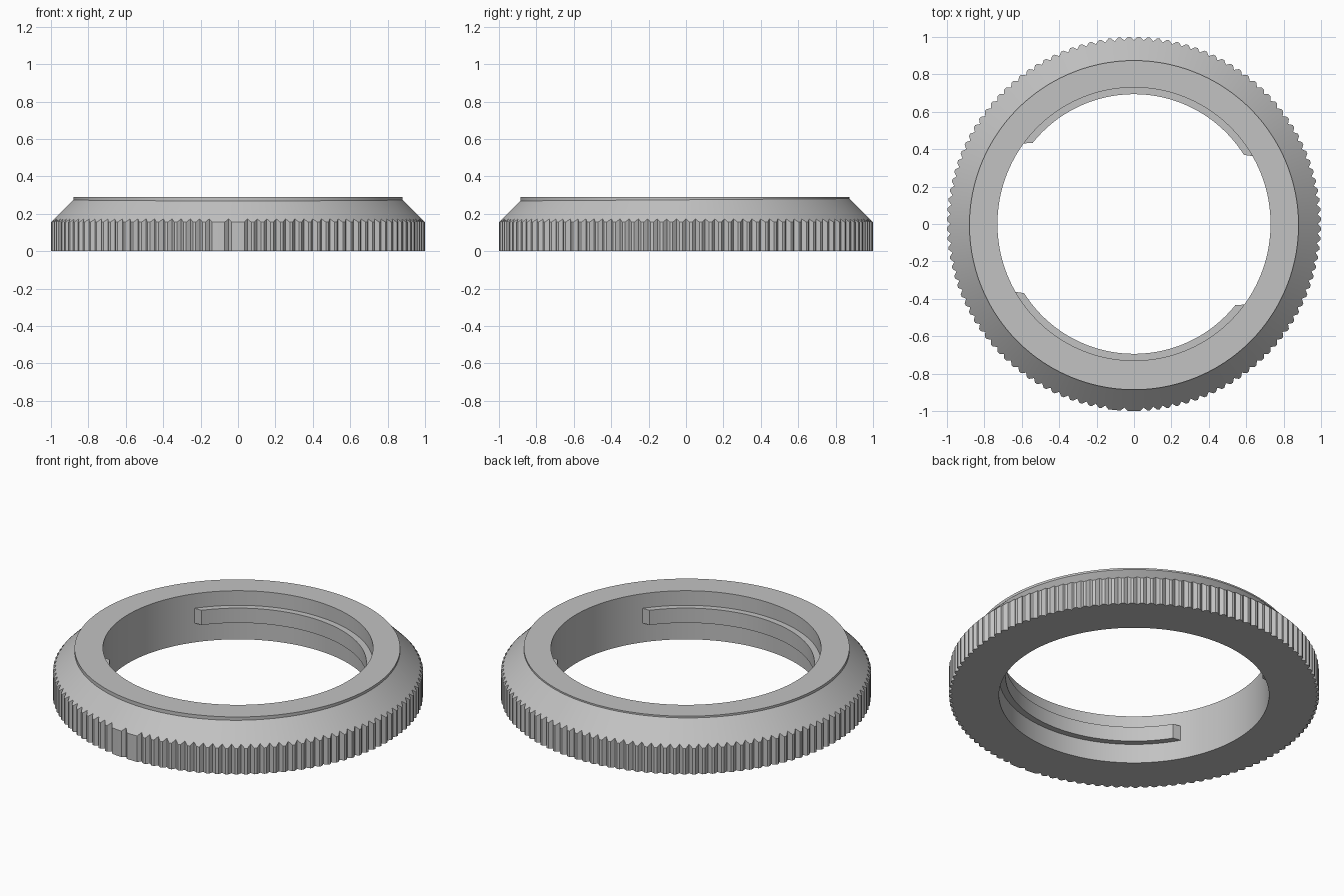
import bpy, bmesh
from math import sin, cos, radians, sqrt

if "Cube" in bpy.data.objects:
    bpy.data.objects.remove(bpy.data.objects["Cube"], do_unlink=True)

grey = bpy.data.materials.new("plain grey")
grey.use_nodes = True
COLOUR = (0.54, 0.54, 0.54, 1)
grey.diffuse_color = COLOUR
grey.node_tree.nodes["Principled BSDF"].inputs["Base Color"].default_value = COLOUR


def polar(r, deg, z):
    a = radians(deg)
    return (r * cos(a), r * sin(a), z)


def sweep(name, sections, closed):
    """Join matching cross-sections into a solid."""
    bm = bmesh.new()
    rings = [[bm.verts.new(p) for p in s] for s in sections]
    pairs = list(zip(rings, rings[1:]))
    if closed:
        pairs.append((rings[-1], rings[0]))
    else:
        bm.faces.new(rings[0])
        bm.faces.new(rings[-1])
    n = len(rings[0])
    for a, b in pairs:
        for i in range(n):
            j = (i + 1) % n
            bm.faces.new((a[i], a[j], b[j], b[i]))
    bmesh.ops.recalc_face_normals(bm, faces=bm.faces)
    mesh = bpy.data.meshes.new(name)
    bm.to_mesh(mesh)
    bm.free()
    mesh.materials.append(grey)
    ob = bpy.data.objects.new(name, mesh)
    bpy.context.collection.objects.link(ob)
    bpy.ops.object.select_all(action='DESELECT')
    ob.select_set(True)
    bpy.context.view_layer.objects.active = ob
    bpy.ops.object.shade_smooth_by_angle(angle=radians(25))
    return ob


# Knurled ring: V grooves around the rim, 45 degree cone, slightly offset top lip
HOLE, LIP, OFFSET, TOP = 0.73, 0.88, -0.006, 0.29
TEETH, DEPTH, CONE = 120, 0.018, 1.155
PITCH = 360 / TEETH
plain = (264, 270)          # two places without a groove

sections = []
for k in range(TEETH):
    centre = k * PITCH
    for shift, depth in ((-0.36, 0), (0, DEPTH), (0.36, 0)):
        deg = centre + shift * PITCH
        r = 1 if centre in plain else 1 - depth
        s, c = sin(radians(deg)), cos(radians(deg))
        lip = OFFSET * s + sqrt(LIP ** 2 - (OFFSET * c) ** 2)
        sections.append([polar(HOLE, deg, 0), polar(r, deg, 0),
                         polar(r, deg, CONE - r), polar(lip, deg, CONE - lip),
                         polar(lip, deg, TOP), polar(HOLE, deg, TOP)])
sweep("knurled_ring", sections, True)

# Two locking ridges inside the hole, with slanted ends
STEPS = 48
LOW, HIGH = 0.115, 0.203
for name, turn in (("back_ridge", 0), ("front_ridge", 180)):
    sections = []
    for i in range(STEPS + 1):
        t = i / STEPS
        outer = turn + 29.2 + 115.2 * t
        inner = turn + 32.2 + 109.2 * t
        sections.append([polar(0.74, outer, LOW), polar(0.74, outer, HIGH),
                         polar(0.694, inner, HIGH), polar(0.694, inner, LOW)])
    sweep(name, sections, False)
